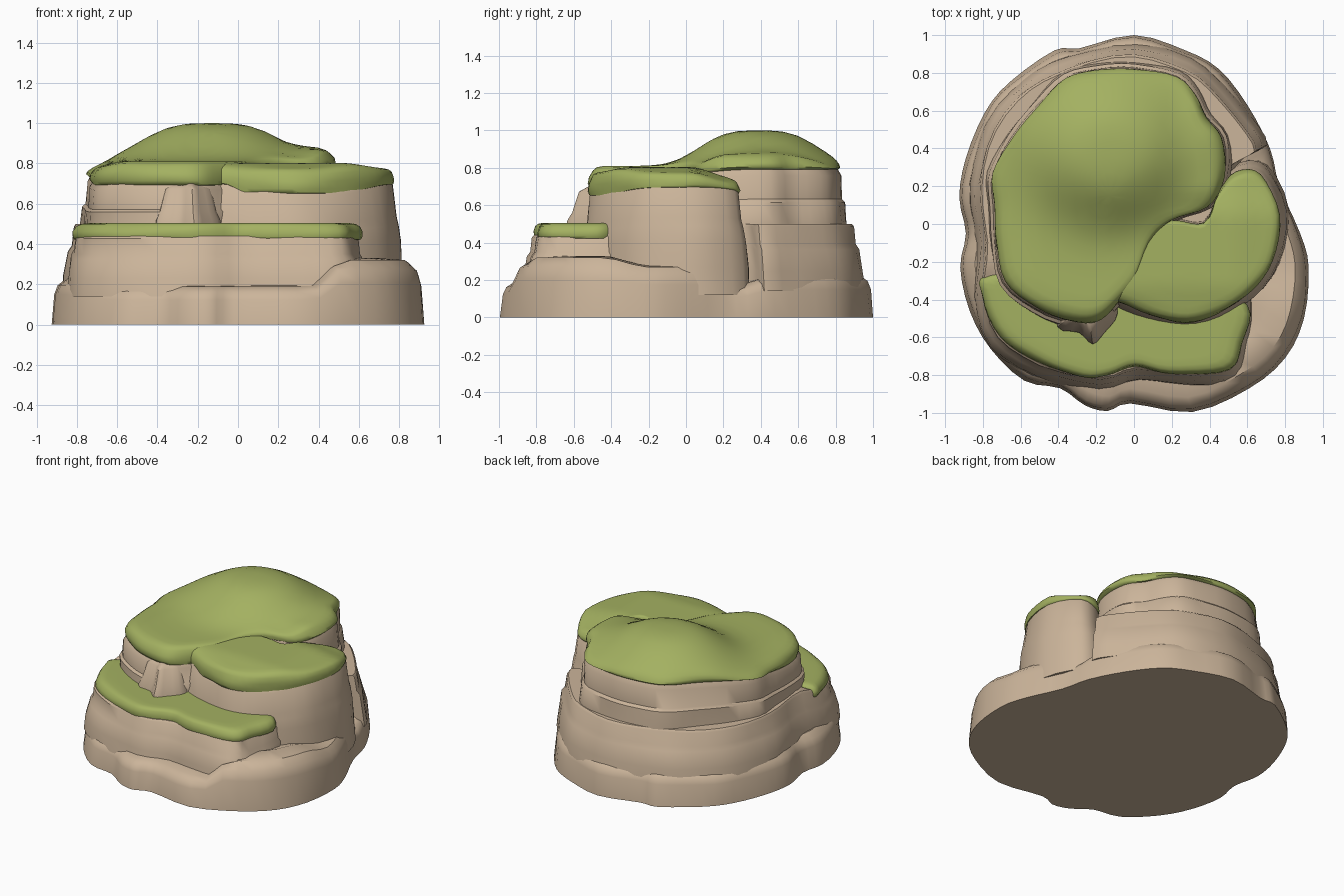
import bpy, bmesh
from mathutils import Vector, noise

cube = bpy.data.objects.get("Cube")
if cube:
    bpy.data.objects.remove(cube, do_unlink=True)


def material(name, rgb):
    m = bpy.data.materials.new(name)
    m.use_nodes = True
    m.diffuse_color = (*rgb, 1)
    bsdf = m.node_tree.nodes["Principled BSDF"]
    bsdf.inputs["Base Color"].default_value = (*rgb, 1)
    bsdf.inputs["Roughness"].default_value = 0.9
    return m


ROCK = material("sandstone", (0.60, 0.46, 0.325))
GRASS = material("grass", (0.37, 0.44, 0.12))


def smooth(a, b, v):
    t = min(1, max(0, (v - a) / (b - a)))
    return t * t * (3 - 2 * t)


def rounded(points, steps):
    """Closed Catmull-Rom curve through the points."""
    pts = [Vector((x, y, 0)) for x, y in points]
    n, out = len(pts), []
    for i in range(n):
        a, b, c, d = (pts[(i + k) % n] for k in (-1, 0, 1, 2))
        for s in range(steps):
            t = s / steps
            out.append(0.5 * (2 * b + (c - a) * t + (2 * a - 5 * b + 4 * c - d) * t * t
                              + (3 * b - a - 3 * c + d) * t ** 3))
    return out


def tier(name, points, centre, levels, low, high, mat, rough=0.0, steps=3, angle=40):
    """Loft an outline through (scale, height fraction) levels, closed at both ends."""
    mid = Vector((*centre, 0))
    outline = rounded(points, steps)
    bm = bmesh.new()
    rings = []
    for scale, t in levels:
        ring = []
        for p in outline:
            v = mid + (p - mid) * scale
            if t > 0:
                wobble = noise.noise(Vector((p.x * 4, p.y * 4, t * 2)))
                v += (p - mid).normalized() * wobble * rough
            v.z = low(v.x, v.y) * (1 - t) + high(v.x, v.y) * t
            ring.append(bm.verts.new(v))
        rings.append(ring)
    n = len(outline)
    for a, b in zip(rings, rings[1:]):
        for i in range(n):
            j = (i + 1) % n
            bm.faces.new((a[i], a[j], b[j], b[i]))
    tip = bm.verts.new((mid.x, mid.y, high(mid.x, mid.y)))
    for i in range(n):
        bm.faces.new((rings[-1][i], rings[-1][(i + 1) % n], tip))
    bm.faces.new(rings[0])
    bmesh.ops.recalc_face_normals(bm, faces=bm.faces)
    mesh = bpy.data.meshes.new(name)
    bm.to_mesh(mesh)
    bm.free()
    mesh.materials.append(mat)
    ob = bpy.data.objects.new(name, mesh)
    bpy.context.collection.objects.link(ob)
    bpy.ops.object.select_all(action="DESELECT")
    ob.select_set(True)
    bpy.context.view_layer.objects.active = ob
    bpy.ops.object.shade_smooth_by_angle(angle=angle * 3.14159 / 180)


def flat(z):
    return lambda x, y: z


# Outlines seen from above
BASE = [(0, 1), (.27, .92), (.45, .82), (.6, .63), (.72, .4), (.77, .2), (.88, -.05),
        (.925, -.23), (.9, -.5), (.8, -.71), (.61, -.87), (.31, -.995), (-.02, -.95),
        (-.14, -.99), (-.26, -.96), (-.39, -.87), (-.58, -.83), (-.76, -.66), (-.87, -.46),
        (-.92, -.23), (-.89, -.05), (-.925, .14), (-.89, .35), (-.79, .59), (-.66, .75),
        (-.42, .92), (-.29, .93)]
STEP = [(0, .895), (.28, .82), (.45, .68), (.57, .53), (.65, .39), (.52, .31), (.5, 0),
        (.59, -.4), (.57, -.62), (.51, -.77), (.3, -.8), (.02, -.77), (-.18, -.82), (-.5, -.75),
        (-.72, -.6), (-.8, -.36), (-.79, -.1), (-.82, .2), (-.74, .5), (-.55, .72),
        (-.33, .83)]
MAIN = [(0, .82), (.22, .77), (.32, .68), (.38, .56), (.46, .45), (.47, .25), (.39, .09),
        (.2, .02), (.08, -.1), (0, -.3), (-.1, -.43), (-.2, -.51), (-.33, -.51), (-.52, -.44),
        (-.68, -.3), (-.73, -.1), (-.73, .1), (-.74, .27), (-.64, .46), (-.5, .63), (-.36, .76),
        (-.2, .81)]
RIGHT = [(.54, .27), (.67, .26), (.77, .05), (.73, -.2), (.61, -.36), (.45, -.47),
         (.27, -.52), (.08, -.48), (-.06, -.42), (-.2, -.36), (-.24, -.2), (-.05, .0),
         (.2, .02), (.37, .01), (.45, .17)]
FRONT = [(-.77, -.27), (-.8, -.38), (-.7, -.6), (-.5, -.73), (-.28, -.81), (-.14, -.8),
         (.01, -.75), (.2, -.79), (.5, -.77), (.57, -.63), (.6, -.43), (.3, -.3), (-.3, -.25)]
OUTCROP = [(-.09, -.47), (-.16, -.57), (-.22, -.63), (-.29, -.57), (-.4, -.54), (-.36, -.36),
           (-.15, -.34)]


# Height fields for the sloping tops and grass edges
def base_top(x, y):
    low = .19 + .04 * smooth(.3, .5, y) + .04 * smooth(-.6, -.85, x) * smooth(.5, .3, y)
    shelf = .32 - .05 * smooth(-.45, -.2, y) - .1 * smooth(.1, .26, y)
    w = smooth(.38, .52, x) * smooth(.4, .27, y)
    return low * (1 - w) + shelf * w


def step_top(x, y):
    return .5 - .06 * smooth(-.22, -.36, y)


def main_edge(x, y):
    z = .69 + .1 * smooth(-.5, .5, y + .3 * x)
    seam = smooth(-.08, .04, x) * smooth(.12, 0, y)
    return z * (1 - seam) + .785 * seam


def main_top(x, y):
    r = ((x + .13) / .41) ** 2 + ((y - .39) / .365) ** 2
    shoulder = .05 * smooth(.2, .42, x) * smooth(.02, .2, y)
    return .81 + .19 * 2.718 ** -(r ** 1.6) + shoulder - .03 * smooth(-.55, -.75, x)


def right_edge(x, y):
    return .65 + .045 * smooth(.5, .77, x) + .05 * smooth(.06, -.08, x)


def right_top(x, y):
    return .803 - .06 * smooth(.02, .27, y) - .03 * smooth(-.3, -.5, y) - .03 * smooth(.5, .77, x)


# Rock tiers
tier("rock_base", BASE, (0, 0),
     [(1, 0), (.985, .65), (.967, .85), (.92, 1), (.8, 1.03), (.5, 1)],
     flat(0), base_top, ROCK, .01)
tier("rock_step", STEP, (-.1, 0),
     [(1.075, 0), (1.06, .3), (1.035, .62), (1.012, .7), (1.0, .96), (.985, 1), (.9, 1), (.5, 1)],
     flat(.14), step_top, ROCK, .014)
tier("main_rock", MAIN, (-.13, .15),
     [(1.07, 0), (1.055, .3), (1.045, .56), (1.02, .6), (1.01, .9), (.97, 1), (.5, 1)],
     flat(.38), lambda x, y: main_edge(x, y) + .01, ROCK, .014)
tier("right_rock", RIGHT, (.4, -.12),
     [(1.14, 0), (1.12, .25), (1.1, .5), (1.07, .62), (1.04, .7), (.99, .96), (.95, 1), (.5, 1)],
     flat(.12), lambda x, y: right_edge(x, y) + .02, ROCK, .014)
tier("front_outcrop", OUTCROP, (-.25, -.42),
     [(1.06, 0), (1.02, .35), (.9, .5), (.74, .9), (.5, 1)],
     flat(.42), flat(.7), ROCK, .01)

# Grass caps with a rounded overhanging rim
CAP = [(.95, 0), (.99, .02), (1.005, .2), (1.0, .5), (.975, .8), (.94, .94), (.88, 1),
       (.78, 1), (.66, 1), (.54, 1), (.42, 1), (.3, 1), (.18, 1), (.08, 1)]
tier("main_grass", MAIN, (-.13, .15), CAP, main_edge, main_top, GRASS, .012, 4, 60)
tier("right_grass", RIGHT, (.4, -.12), CAP, right_edge, right_top, GRASS, .012, 4, 60)
tier("front_grass", FRONT, (-.05, -.42), CAP, flat(.42), flat(.505), GRASS, .01, 4, 60)
